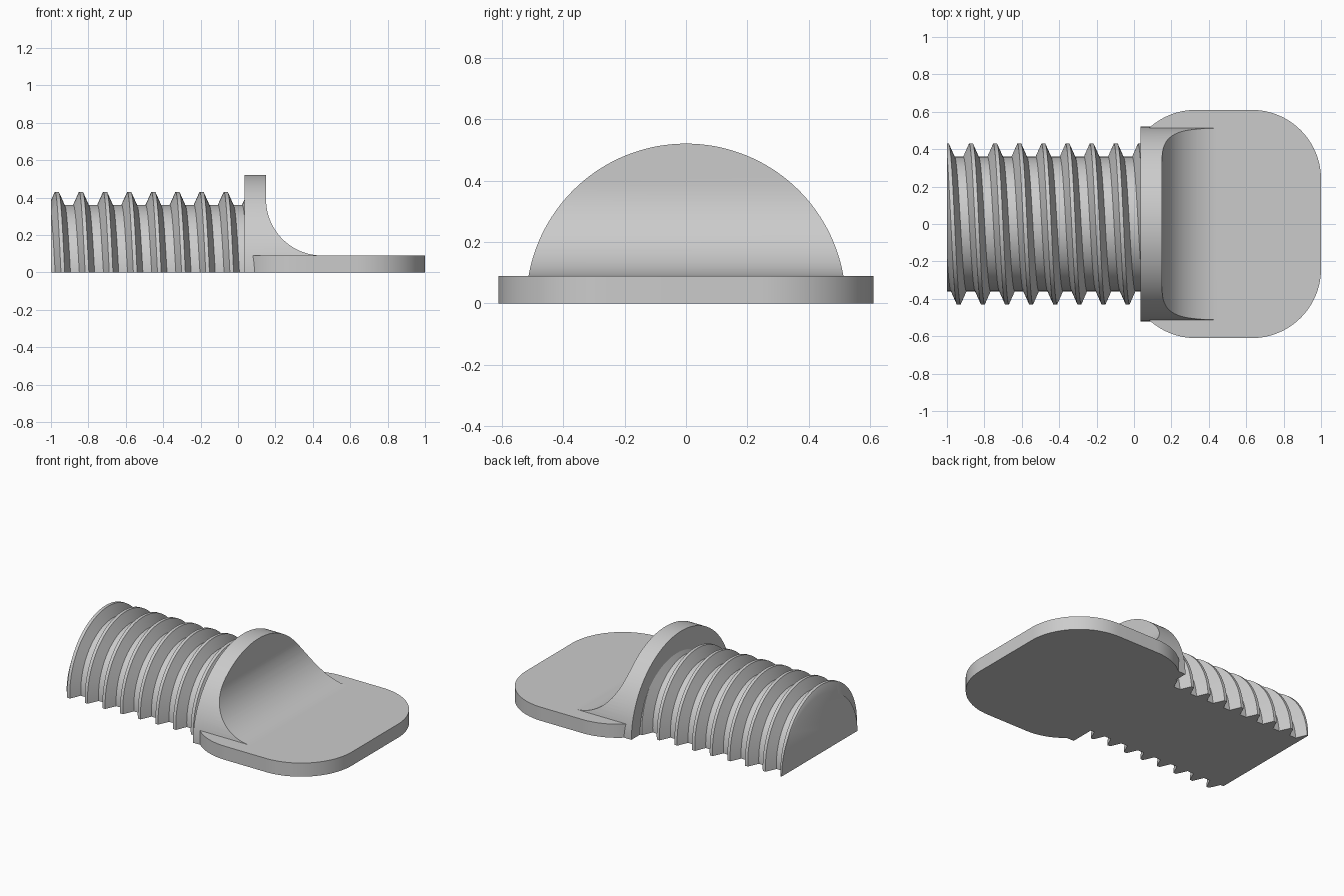
import bpy, bmesh
from math import sin, cos, pi, radians, acos, degrees
from mathutils import Vector, Matrix

cube = bpy.data.objects.get("Cube")
if cube:
    bpy.data.objects.remove(cube, do_unlink=True)

grey = bpy.data.materials.new("plain grey")
grey.use_nodes = True
grey.diffuse_color = (0.6, 0.6, 0.6, 1)
grey.node_tree.nodes["Principled BSDF"].inputs["Base Color"].default_value = (0.6, 0.6, 0.6, 1)


def finish(bm, name):
    bmesh.ops.recalc_face_normals(bm, faces=bm.faces[:])
    mesh = bpy.data.meshes.new(name)
    bm.to_mesh(mesh)
    bm.free()
    mesh.materials.append(grey)
    obj = bpy.data.objects.new(name, mesh)
    bpy.context.collection.objects.link(obj)
    return obj


def activate(obj):
    bpy.ops.object.select_all(action='DESELECT')
    obj.select_set(True)
    bpy.context.view_layer.objects.active = obj


def smooth(obj):
    activate(obj)
    bpy.ops.object.shade_smooth_by_angle(angle=radians(30))


def prism(name, outline, depth):
    """Extrude a closed outline of 3D points along a vector."""
    bm = bmesh.new()
    face = bm.faces.new([bm.verts.new(p) for p in outline])
    new = bmesh.ops.extrude_face_region(bm, geom=[face])["geom"]
    bmesh.ops.translate(bm, vec=depth, verts=[v for v in new if isinstance(v, bmesh.types.BMVert)])
    return finish(bm, name)


def arc(cx, cy, r, start, end, n=24):
    angles = [radians(start + (end - start) * i / n) for i in range(n + 1)]
    return [(cx + r * cos(a), cy + r * sin(a)) for a in angles]


COLLAR_X = 0.035

# Threaded half shaft: helical ridge rows with a flat underside
PITCH, ROOT, CREST, SEGS = 0.129, 0.36, 0.43, 72
ridge = [(-0.041, ROOT), (-0.01, CREST), (0.01, CREST), (0.041, ROOT)]
bm = bmesh.new()
rows = []
for turn in range(-2, 9):
    for offset, radius in ridge:
        row = []
        for i in range(SEGS + 1):
            a = pi * i / SEGS
            x = -0.872 + PITCH * (turn + a / (2 * pi)) + offset
            row.append(bm.verts.new((x, radius * cos(a), radius * sin(a))))
        rows.append(row)
for lower, upper in zip(rows, rows[1:]):
    for i in range(SEGS + 1):
        j = (i + 1) % (SEGS + 1)
        bm.faces.new((lower[i], lower[j], upper[j], upper[i]))
for x, side in ((-1, -1), (COLLAR_X + 0.02, 1)):
    cut = bmesh.ops.bisect_plane(bm, geom=bm.verts[:] + bm.edges[:] + bm.faces[:],
                                 plane_co=(x, 0, 0), plane_no=(side, 0, 0), clear_outer=True)
    rim = [e for e in cut["geom_cut"] if isinstance(e, bmesh.types.BMEdge)]
    bmesh.ops.edgeloop_fill(bm, edges=rim)
smooth(finish(bm, "threaded_shaft"))

# Collar with a concave fillet sweeping down to the grip plate
side = [(COLLAR_X, 0), (0.15, 0), (0.15, 0.045), (0.45, 0.045)]
side += arc(0.45, 0.39, 0.30, 270, 180, 32) + [(0.15, 0.6), (COLLAR_X, 0.6)]
collar = prism("collar", [(x, -0.7, z) for x, z in side], Vector((0, 1.4, 0)))
bm = bmesh.new()
bmesh.ops.create_cone(bm, cap_ends=True, segments=144, radius1=0.52, radius2=0.52, depth=2,
                      matrix=Matrix.Rotation(pi / 2, 4, 'Y'))
cutter = finish(bm, "collar_cutter")
cutter.hide_render = True
activate(collar)
mod = collar.modifiers.new("round", 'BOOLEAN')
mod.operation, mod.solver, mod.object = 'INTERSECT', 'EXACT', cutter
bpy.ops.object.modifier_apply(modifier=mod.name)
bpy.data.objects.remove(cutter, do_unlink=True)
smooth(collar)

# Rounded grip plate, its inner end tucked inside the collar
R, CY = 0.37, 0.24
stop = degrees(acos((0.06 - 0.33) / R))
half = arc(0.63, CY, R, 0, 90) + arc(0.33, CY, R, 90, stop)
outline = half + [(x, -y) for x, y in reversed(half)]
smooth(prism("grip_plate", [(x, y, 0) for x, y in outline], Vector((0, 0, 0.09))))
